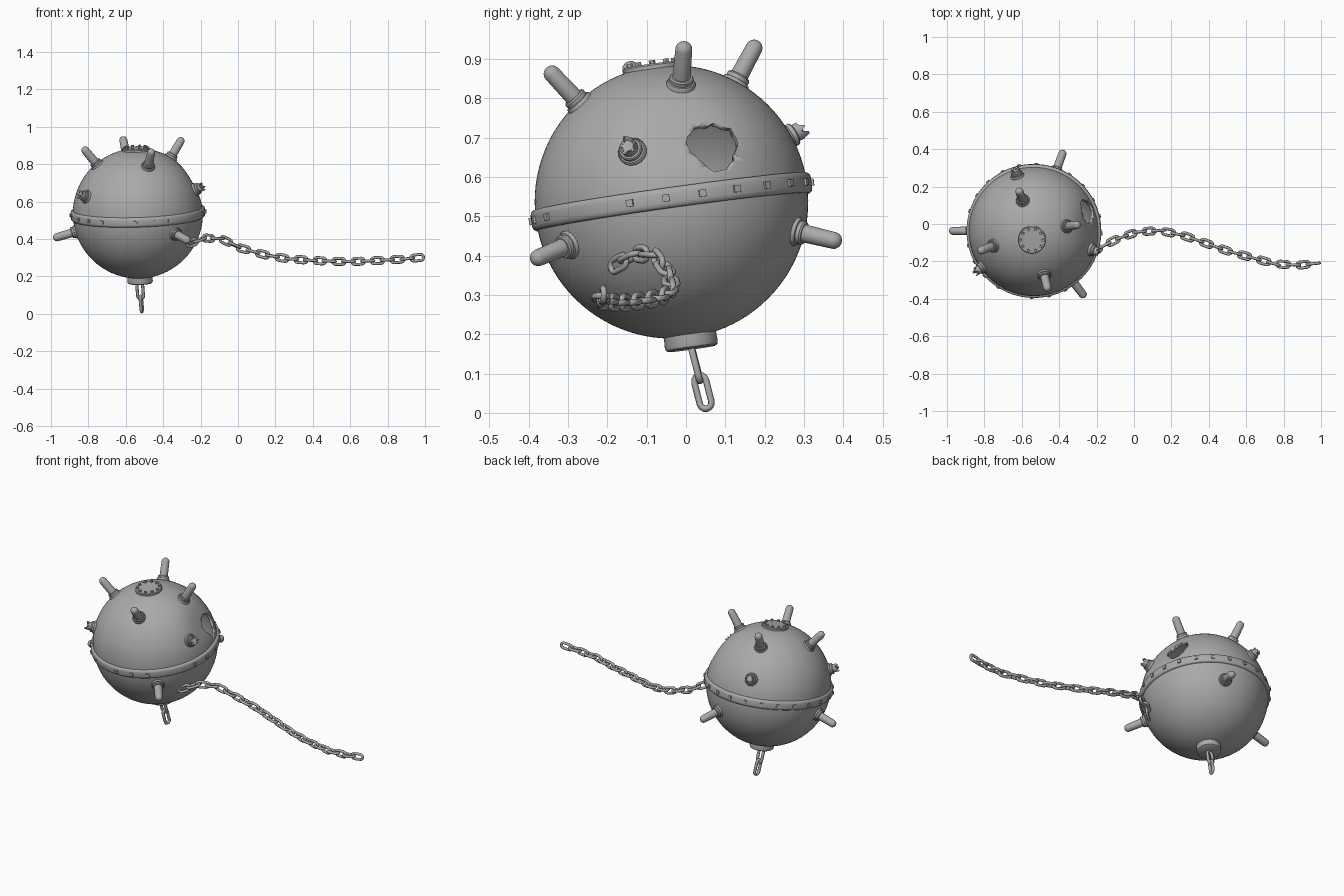
import bpy, bmesh, math, random
from mathutils import Vector, Matrix

random.seed(4)
if "Cube" in bpy.data.objects:
    bpy.data.objects.remove(bpy.data.objects["Cube"], do_unlink=True)

# Single worn-metal grey
steel = bpy.data.materials.new("grey_metal")
steel.use_nodes = True
GREY = (0.4, 0.4, 0.4, 1)
steel.diffuse_color = GREY
steel.node_tree.nodes["Principled BSDF"].inputs["Base Color"].default_value = GREY

CENTRE = Vector((-0.535, -0.037, 0.537))
AXIS = Vector((-0.032, -0.139, 1)).normalized()
RADIUS = 0.348


def frame(origin, direction):
    """Matrix whose z axis follows direction."""
    return Matrix.Translation(origin) @ Vector(direction).to_track_quat("Z", "Y").to_matrix().to_4x4()


# Hull frame keeps its local x close to world x so rivet angles are predictable
side = Vector((1, 0, 0))
side = (side - AXIS * side.dot(AXIS)).normalized()
HULL = Matrix.Translation(CENTRE) @ Matrix((side, AXIS.cross(side), AXIS)).transposed().to_4x4()


def finish(name, bm, matrix=None, angle=35):
    if matrix:
        bm.transform(matrix)
    bmesh.ops.recalc_face_normals(bm, faces=bm.faces)
    mesh = bpy.data.meshes.new(name)
    bm.to_mesh(mesh)
    bm.free()
    mesh.materials.append(steel)
    obj = bpy.data.objects.new(name, mesh)
    bpy.context.collection.objects.link(obj)
    bpy.ops.object.select_all(action="DESELECT")
    obj.select_set(True)
    bpy.context.view_layer.objects.active = obj
    bpy.ops.object.shade_smooth_by_angle(angle=math.radians(angle))
    return obj


def lathe(bm, profile, steps=24, closed=False):
    """Revolve (radius, height) points about z; returns the rings."""
    rings = [[bm.verts.new((r * math.cos(math.tau * i / steps), r * math.sin(math.tau * i / steps), h))
              for i in range(steps)] for r, h in profile]
    pairs = list(zip(rings, rings[1:])) + ([(rings[-1], rings[0])] if closed else [])
    for a, b in pairs:
        for i in range(steps):
            k = (i + 1) % steps
            bm.faces.new((a[i], a[k], b[k], b[i]))
    if not closed:
        bm.faces.new(rings[0])
        bm.faces.new(rings[-1])
    return rings


# Hull: hollow sphere with a shallow dent and a torn hole
hole_dir = Vector((0.29, 0.109, 0.145)).normalized()
dent_dir = Vector((0.28, 0.03, 0.16)).normalized()
bm = bmesh.new()
bmesh.ops.create_uvsphere(bm, u_segments=80, v_segments=48, radius=RADIUS)
bm.transform(HULL)
for v in bm.verts:
    out = (v.co - CENTRE).normalized()
    v.co -= out * 0.016 * math.exp(-(out.angle(dent_dir) / 0.3) ** 2)
hull = finish("hull", bm)
shell = hull.modifiers.new("shell", "SOLIDIFY")
shell.thickness = 0.015
shell.offset = -1

bm = bmesh.new()
sides = 26
for h in (0.2, 0.5):
    random.seed(9)
    ring = []
    for i in range(sides):
        a = math.tau * i / sides
        r = 0.065 + 0.005 * math.sin(3 * a) + random.uniform(-0.005, 0.005)
        ring.append(bm.verts.new((r * math.cos(a), r * math.sin(a), h)))
    bm.faces.new(ring)
bm.verts.ensure_lookup_table()
for i in range(sides):
    k = (i + 1) % sides
    bm.faces.new([bm.verts[n] for n in (i, k, k + sides, i + sides)])
cutter = finish("hole_cutter", bm, frame(CENTRE, hole_dir))
cutter.hide_render = True
cut = hull.modifiers.new("hole", "BOOLEAN")
cut.operation = "DIFFERENCE"
cut.solver = "EXACT"
cut.object = cutter
bpy.context.view_layer.objects.active = hull
for name in ("shell", "hole"):
    bpy.ops.object.modifier_apply(modifier=name)
bpy.data.objects.remove(cutter, do_unlink=True)

# Equator band
bm = bmesh.new()
lathe(bm, [(0.335, -0.026), (0.352, -0.026), (0.358, -0.021), (0.36, -0.012), (0.36, 0.012),
           (0.358, 0.021), (0.352, 0.026), (0.335, 0.026)], 96, closed=True)
finish("equator_band", bm, HULL, 50)

# Square rivets on the band, a few lost
bm = bmesh.new()
for k in range(24):
    if k not in (17, 21, 22):
        turn = Matrix.Rotation(math.radians(15 * k - 2), 4, "Z")
        place = turn @ Matrix.Translation((0.36, 0, 0)) @ Matrix.Diagonal((0.012, 0.018, 0.018, 1))
        bmesh.ops.create_cube(bm, size=1, matrix=place)
finish("band_rivets", bm, HULL)

# Top hatch with bolts
bm = bmesh.new()
lathe(bm, [(0.075, 0.325), (0.075, 0.349), (0.071, 0.353), (0.0, 0.353)][:3], 40)
finish("top_hatch", bm, HULL)
bm = bmesh.new()
for k in range(10):
    place = Matrix.Rotation(math.tau * k / 10, 4, "Z") @ Matrix.Translation((0.06, 0, 0.355))
    bmesh.ops.create_cone(bm, cap_ends=True, segments=6, radius1=0.009, radius2=0.008, depth=0.013, matrix=place)
finish("hatch_bolts", bm, HULL)

# Bottom socket
bm = bmesh.new()
lathe(bm, [(0.066, -0.325), (0.068, -0.366), (0.066, -0.374), (0.06, -0.378)], 40)
finish("bottom_socket", bm, HULL)

# Contact horns, seated on stepped flanges
FLANGE = [(0.036, 0.325), (0.037, 0.35), (0.034, 0.355), (0.03, 0.356), (0.031, 0.366), (0.028, 0.37)]
HORN = FLANGE + [(0.023, 0.37), (0.0215, 0.452)]
HORN += [(0.0215 * math.cos(a), 0.452 + 0.02 * math.sin(a)) for a in (0.4, 0.8, 1.15, 1.4)]
horns = [(-0.083, 0.224, 0.417), (0.24, 0.033, 0.407), (-0.29, -0.107, 0.347), (0.075, -0.32, 0.343),
         (0.155, 0.42, -0.1), (0.27, -0.35, -0.147), (-0.455, 0.0, -0.134)]
for n, d in enumerate(horns, 1):
    bm = bmesh.new()
    lathe(bm, HORN)
    finish(f"horn_{n}", bm, frame(CENTRE, d))

# Snapped horns with ragged ends
for n, d in enumerate([(-0.098, 0.325, 0.18), (0.345, -0.112, 0.143), (-0.3, -0.21, 0.097)], 1):
    bm = bmesh.new()
    rings = lathe(bm, FLANGE + [(0.023, 0.37), (0.023, 0.392), (0.015, 0.386)], 16)
    for a, b in zip(rings[-2], rings[-1]):
        jag = random.uniform(-0.012, 0.012)
        a.co.z += jag
        b.co.z += jag * 0.6
    finish(f"snapped_horn_{n}", bm, frame(CENTRE, d), 30)


def add_link(bm, matrix, length, width, wire, arc=7, round_steps=8):
    """Oval ring: long axis local z, width local x."""
    bend = width / 2 - wire
    straight = length / 2 - wire - bend
    loops = []
    for end in (1, -1):
        for i in range(arc):
            a = math.pi * i / (arc - 1) + (0 if end > 0 else math.pi)
            out = Vector((math.cos(a), 0, math.sin(a)))
            mid = out * bend + Vector((0, 0, end * straight))
            loops.append([bm.verts.new(matrix @ (mid + wire * (out * math.cos(t) + Vector((0, math.sin(t), 0)))))
                          for t in (math.tau * j / round_steps for j in range(round_steps))])
    for a, b in zip(loops, loops[1:] + loops[:1]):
        for j in range(round_steps):
            k = (j + 1) % round_steps
            bm.faces.new((a[j], a[k], b[k], b[j]))


def link_frame(origin, tangent, upright):
    """Width runs vertically when upright, else sideways."""
    z = tangent.normalized()
    flat = z.cross(Vector((0, 0, 1))).normalized()
    x = flat.cross(z) if upright else flat
    return Matrix.Translation(origin) @ Matrix((x, z.cross(x), z)).transposed().to_4x4()


# Long trailing chain, laid from its free end back to the hull
path = [Vector(p) for p in (
    (1.0, -0.208, 0.304), (0.884, -0.22, 0.293), (0.75, -0.213, 0.285), (0.617, -0.176, 0.28),
    (0.5, -0.144, 0.281), (0.377, -0.1, 0.287), (0.26, -0.06, 0.295), (0.136, -0.035, 0.318),
    (0.013, -0.043, 0.352), (-0.09, -0.08, 0.402), (-0.18, -0.125, 0.405), (-0.27, -0.19, 0.37))]
PITCH = 0.0535
bm = bmesh.new()
target, walked, upright = 0.0425, 0.0, True
for a, b in zip(path, path[1:]):
    seg = (b - a).length
    while target <= walked + seg:
        spot = a.lerp(b, (target - walked) / seg)
        add_link(bm, link_frame(spot, a - b, upright), 0.085, 0.048, 0.0078)
        upright = not upright
        target += PITCH
    walked += seg
finish("trailing_chain", bm, angle=60)

# Short hanging chain under the socket
bm = bmesh.new()
hang = Vector((0.006, 0.018, -0.07))
for n, roll in enumerate((25, 105)):
    spot = Vector((-0.523, 0.025, 0.123)) + hang * n
    add_link(bm, frame(spot, -hang) @ Matrix.Rotation(math.radians(roll - 10), 4, "Z"), 0.104, 0.048, 0.0085)
finish("hanging_chain", bm, angle=60)
